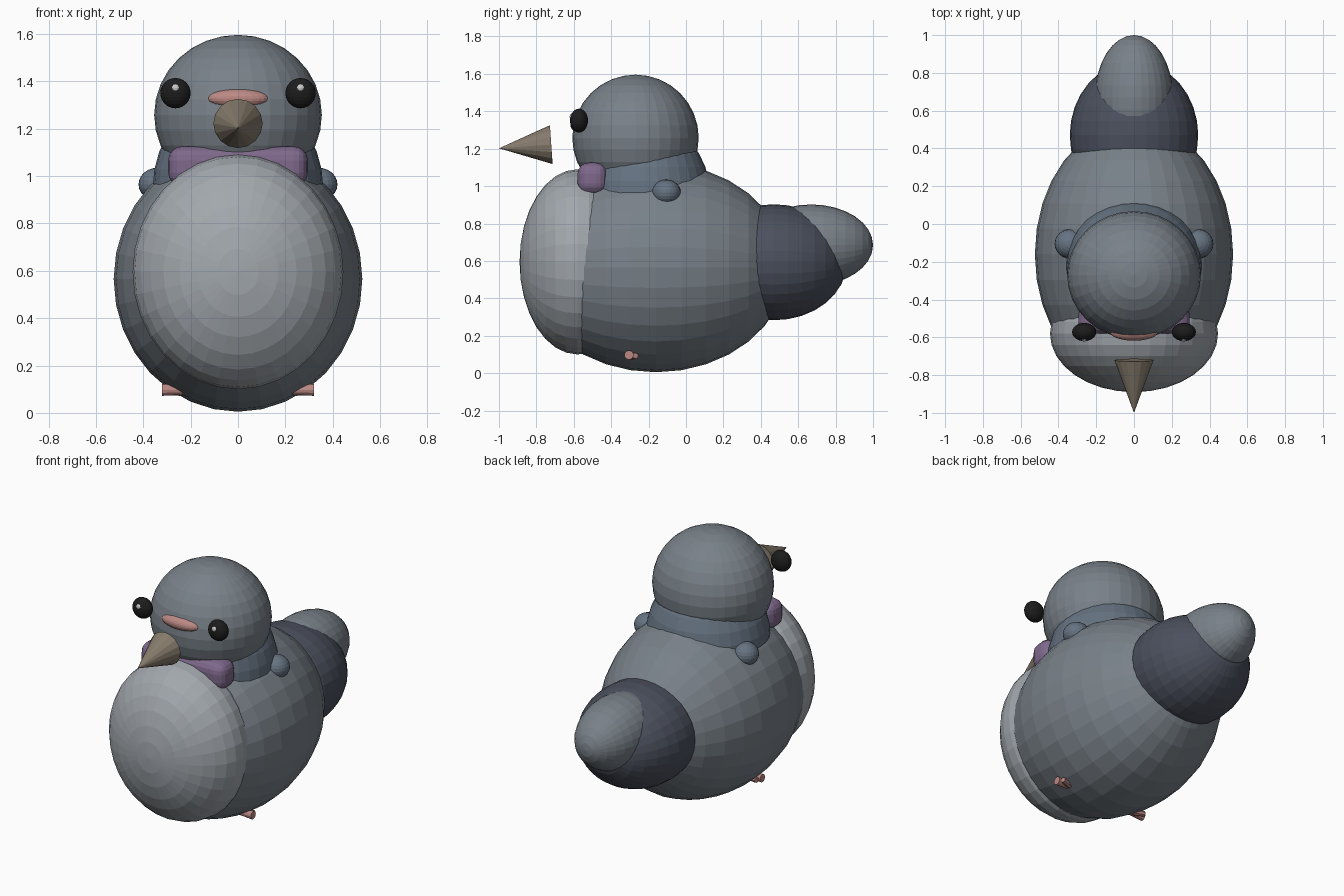
import bpy
from math import pi

if "Cube" in bpy.data.objects:
    bpy.data.objects.remove(bpy.data.objects["Cube"])


def material(name, rgb):
    m = bpy.data.materials.new(name)
    m.diffuse_color = (*rgb, 1)
    m.use_nodes = True
    m.node_tree.nodes["Principled BSDF"].inputs["Base Color"].default_value = m.diffuse_color
    return m


GREY = material("slate", (0.19, 0.22, 0.25))
PALE = material("pale_grey", (0.36, 0.39, 0.42))
DARK = material("dark_slate", (0.07, 0.08, 0.11))
BLUE = material("blue_grey", (0.13, 0.17, 0.22))
PURPLE = material("purple", (0.21, 0.14, 0.26))
PINK = material("pink", (0.50, 0.25, 0.23))
HORN = material("horn", (0.24, 0.20, 0.15))
BLACK = material("black", (0.012, 0.012, 0.012))
WHITE = material("white", (0.9, 0.9, 0.9))


def finish(name, mat):
    o = bpy.context.object
    o.name = name
    o.data.materials.append(mat)
    return o


def ellipsoid(name, loc, radii, mat, along_y=False, seg=32, rings=16):
    """Flat-shaded ellipsoid; along_y puts its poles front and back."""
    rx, ry, rz = radii
    bpy.ops.mesh.primitive_uv_sphere_add(segments=seg, ring_count=rings, radius=1, location=loc)
    o = finish(name, mat)
    if along_y:
        o.rotation_euler = (pi / 2, 0, 0)
        o.scale = (rx, rz, ry)
    else:
        o.scale = radii
    return o


def cone(name, loc, r1, r2, depth, rot, mat, sides):
    bpy.ops.mesh.primitive_cone_add(vertices=sides, radius1=r1, radius2=r2, depth=depth,
                                    location=loc, rotation=rot)
    return finish(name, mat)


# Body, breast and tail
ellipsoid("body", (0, -0.16, 0.565), (0.525, 0.70, 0.56), GREY, True)
ellipsoid("breast", (0, -0.58, 0.595), (0.445, 0.31, 0.495), PALE, True)
ellipsoid("rump", (0, 0.47, 0.593), (0.34, 0.39, 0.31), DARK, True)
ellipsoid("tail", (0, 0.67, 0.685), (0.207, 0.33, 0.217), GREY, True)

# Neck and head
ellipsoid("neck", (0, -0.22, 0.95), (0.36, 0.35, 0.40), BLUE)
ellipsoid("head", (0, -0.27, 1.258), (0.354, 0.338, 0.338), GREY)

# Rounded throat band
bpy.ops.mesh.primitive_cube_add(size=1, location=(0, -0.50, 1.04))
band = finish("throat_band", PURPLE)
band.scale = (0.59, 0.16, 0.17)
bpy.ops.object.transform_apply(location=False, rotation=False, scale=True)
bevel = band.modifiers.new("round", "BEVEL")
bevel.width = 0.06
bevel.segments = 4

# Beak with its fleshy top
cone("beak", (0, -0.86, 1.212), 0.104, 0, 0.28, (pi / 2 + 0.07, 0, 0), HORN, 16)
ellipsoid("cere", (0, -0.57, 1.327), (0.128, 0.048, 0.042), PINK, seg=24, rings=12)

# Paired parts
for side, s in (("left", -1), ("right", 1)):
    ellipsoid(side + "_eye", (s * 0.264, -0.572, 1.35), (0.064, 0.048, 0.064), BLACK, seg=24, rings=12)
    ellipsoid(side + "_eye_glint", (s * 0.264, -0.61, 1.371), (0.017, 0.012, 0.017), WHITE, seg=12, rings=8)
    ellipsoid(side + "_wing_tip", (s * 0.34, -0.105, 0.965), (0.08, 0.077, 0.07), BLUE, seg=24, rings=12)
    cone(side + "_leg", (s * 0.255, -0.305, 0.097), 0.018, 0.025, 0.13, (0, s * pi / 2, 0), PINK, 12)
    cone(side + "_toe", (s * 0.27, -0.28, 0.093), 0.022, 0.016, 0.07, (0, s * pi / 2, s * 0.3), PINK, 8)
